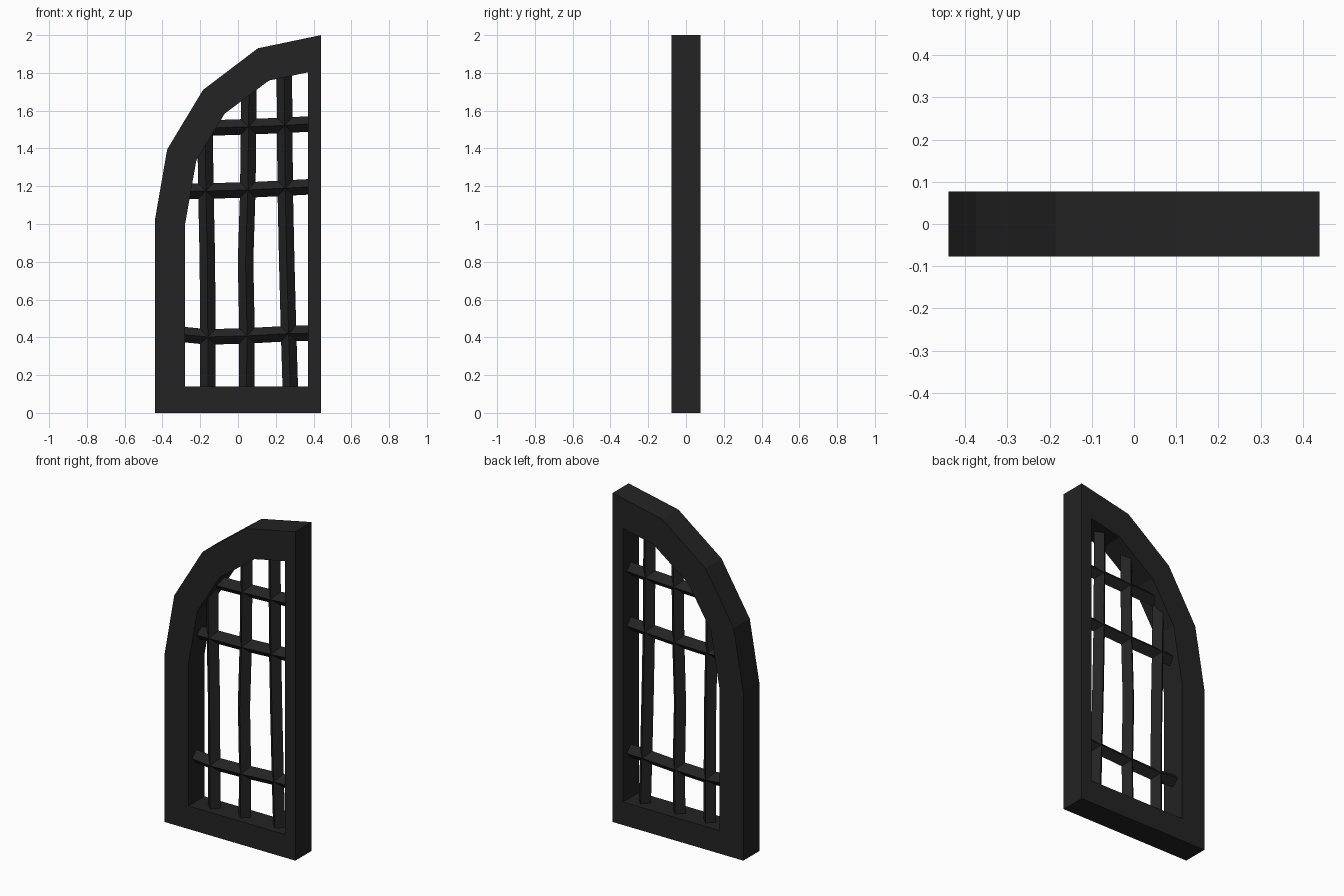
import bpy, bmesh

if "Cube" in bpy.data.objects:
    bpy.data.objects.remove(bpy.data.objects["Cube"])

iron = bpy.data.materials.new("charcoal_black")
iron.diffuse_color = (0.017, 0.017, 0.017, 1)
iron.use_nodes = True
iron.node_tree.nodes["Principled BSDF"].inputs["Base Color"].default_value = iron.diffuse_color


def finish(name, bm):
    bmesh.ops.recalc_face_normals(bm, faces=bm.faces[:])
    me = bpy.data.meshes.new(name)
    bm.to_mesh(me)
    bm.free()
    me.materials.append(iron)
    ob = bpy.data.objects.new(name, me)
    bpy.context.collection.objects.link(ob)
    return ob


# Half-arch frame: matching outer and inner outlines (x, z), bridged into a solid ring
OUTER = [(-.44, 0), (.44, 0), (.44, 2), (.105, 1.93), (-.185, 1.71), (-.375, 1.395), (-.44, 1.02)]
INNER = [(-.28, .14), (.37, .14), (.37, 1.803), (.165, 1.76), (-.07, 1.585), (-.22, 1.34), (-.28, 1.0)]
DEPTH = 0.077

bm = bmesh.new()
loops = [[bm.verts.new((x, y, z)) for x, z in pts]
         for pts, y in ((OUTER, -DEPTH), (INNER, -DEPTH), (INNER, DEPTH), (OUTER, DEPTH))]
for k in range(4):
    a, b = loops[k], loops[(k + 1) % 4]
    for i in range(7):
        j = (i + 1) % 7
        bm.faces.new((a[i], a[j], b[j], b[i]))
finish("window_frame", bm)


# Lattice bars: diamond section swept along a slightly wobbly path (x, z)
def bar(name, path, upright, r=0.041):
    bm = bmesh.new()
    rings = []
    for x, z in path:
        if upright:
            sec = [(x - r, 0, z), (x, -r, z), (x + r, 0, z), (x, r, z)]
        else:
            sec = [(x, 0, z - r), (x, -r, z), (x, 0, z + r), (x, r, z)]
        rings.append([bm.verts.new(c) for c in sec])
    for a, b in zip(rings, rings[1:]):
        for i in range(4):
            j = (i + 1) % 4
            bm.faces.new((a[i], a[j], b[j], b[i]))
    bm.faces.new(rings[0])
    bm.faces.new(rings[-1])
    finish(name, bm)


UPRIGHTS = {
    "left": [(-.16, .13), (-.16, .42), (-.162, .8), (-.17, 1.18), (-.175, 1.53)],
    "middle": [(.045, .13), (.048, .42), (.04, .8), (.052, 1.18), (.058, 1.73)],
    "right": [(.277, .13), (.268, .42), (.258, .8), (.25, 1.18), (.245, 1.82)],
}
CROSSBARS = {
    "lower": [(-.29, .415), (-.16, .402), (.05, .408), (.27, .42), (.38, .422)],
    "centre": [(-.285, 1.172), (-.17, 1.175), (.05, 1.18), (.25, 1.19), (.38, 1.197)],
    "upper": [(-.155, 1.508), (.055, 1.515), (.245, 1.522), (.38, 1.53)],
}
for n, p in UPRIGHTS.items():
    bar(n + "_upright_bar", p, True)
for n, p in CROSSBARS.items():
    bar(n + "_crossbar", p, False)
